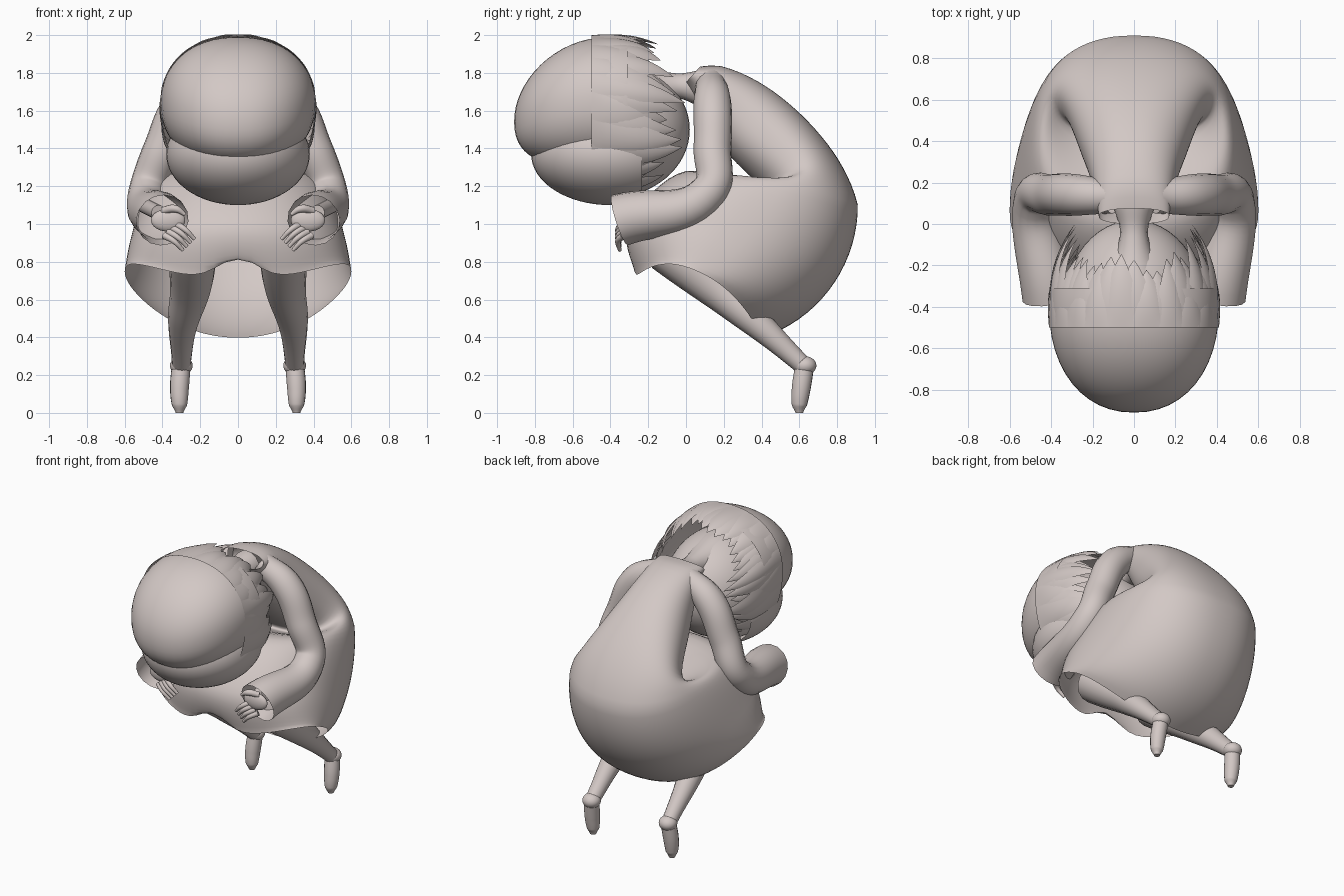
import bpy, bmesh, math, random
from math import sin, cos, pi
from mathutils import Vector

random.seed(4)
if "Cube" in bpy.data.objects:
    bpy.data.objects.remove(bpy.data.objects["Cube"])

clay = bpy.data.materials.new("pale_clay")
clay.use_nodes = True
colour = (0.65, 0.58, 0.56, 1)
clay.diffuse_color = colour
clay.node_tree.nodes["Principled BSDF"].inputs["Base Color"].default_value = colour


def add_object(name, data):
    obj = bpy.data.objects.new(name, data)
    bpy.context.collection.objects.link(obj)
    data.materials.append(clay)
    return obj


def add_mesh(name, bm):
    bmesh.ops.recalc_face_normals(bm, faces=bm.faces)
    for face in bm.faces:
        face.smooth = True
    mesh = bpy.data.meshes.new(name)
    bm.to_mesh(mesh)
    bm.free()
    return add_object(name, mesh)


def power(value, exponent):
    return math.copysign(abs(value) ** exponent, value)


def skin_grid(bm, rows, closed):
    """Join neighbouring rows of vertices with quads."""
    for row, following in zip(rows, rows[1:]):
        count = len(row)
        for i in range(count if closed else count - 1):
            j = (i + 1) % count
            bm.faces.new((row[i], row[j], following[j], following[i]))


def follow(points, position):
    """Smooth curve through the points; whole positions land on them."""
    i = min(int(position), len(points) - 2)
    t = position - i
    before, start = points[max(i - 1, 0)], points[i]
    end, after = points[i + 1], points[min(i + 2, len(points) - 1)]
    leave, arrive = (end - before) / 2, (after - start) / 2
    blend = t * t * (3 - 2 * t)
    bump = t * (1 - t)
    return start.lerp(end, blend) + leave * bump * (1 - t) - arrive * bump * t


def tube(name, points, side=1, capped=True):
    """Round limb through points of x, y, z and radius."""
    curve = bpy.data.curves.new(name, "CURVE")
    curve.dimensions = "3D"
    curve.bevel_depth = 1
    curve.bevel_resolution = 6
    curve.use_fill_caps = capped
    spline = curve.splines.new("BEZIER")
    spline.radius_interpolation = "CARDINAL"
    spline.bezier_points.add(len(points) - 1)
    for knot, (x, y, z, radius) in zip(spline.bezier_points, points):
        knot.co = (x * side, y, z)
        knot.radius = radius
        knot.handle_left_type = knot.handle_right_type = "AUTO"
    return add_object(name, curve)


def blob(name, centre, size, boxy=1.0, droop=0.0, opening=None):
    """Rounded ellipsoid; droop lowers its front, opening cuts off its back."""
    bm = bmesh.new()
    bmesh.ops.create_uvsphere(bm, u_segments=48, v_segments=32, radius=1)
    if opening is not None:
        bmesh.ops.bisect_plane(bm, geom=bm.verts[:] + bm.edges[:] + bm.faces[:],
                               plane_co=(0, opening, 0), plane_no=(0, 1, 0), clear_outer=True)
    for vert in bm.verts:
        unit = [power(c, boxy) for c in vert.co]
        vert.co = [c + u * s for c, u, s in zip(centre, unit, size)]
        vert.co.z -= droop * unit[1] ** 2
    return add_mesh(name, bm)


# Dress: sections fan out between the belly and lap line and the arc of the back
front_line = [Vector(p) for p in ((0, 1.75), (0.2, 1.4), (0.42, 1.15), (0, 1.28), (-0.3, 1), (-0.28, 0.7))]
back_centre = Vector((0.17, 1.1))
sections, around = 40, 72
bm = bmesh.new()
rows = []
for k in range(sections + 1):
    u = k / sections
    front = follow(front_line, u * (len(front_line) - 1))
    angle = 1.7 - 2.95 * u
    reach = 0.74 - 0.09 * max(0, sin(2 * angle))
    back = back_centre + reach * Vector((cos(angle), sin(angle)))
    width = 0.17 + 0.43 * sin(u * pi / 2) ** 1.5
    row = []
    for i in range(around):
        turn = 2 * pi * i / around
        across, along = power(sin(turn), 0.88), power(cos(turn), 0.88)
        y, z = back.lerp(front, (1 + along) / 2)
        x = width * across
        # the hem rises at the sides and in a notch at the front
        z += 0.2 * u ** 4 * across ** 2
        if along > 0:
            z += 0.12 * u ** 12 * along * math.exp(-(x / 0.15) ** 2)
        row.append(bm.verts.new((x, y, z)))
    rows.append(row)
skin_grid(bm, rows, True)
add_mesh("dress", bm)

# Arms, hands, legs and feet on both sides
for label, side in (("left", 1), ("right", -1)):
    tube(label + "_sleeve", [(0.1, 0.13, 1.75, 0.08), (0.28, 0.14, 1.64, 0.1), (0.4, 0.14, 1.4, 0.1),
                             (0.48, 0.12, 1.17, 0.1), (0.4, -0.35, 1.02, 0.14)], side, capped=False)
    tube(label + "_wrist", [(0.5, 0, 1.1, 0.04), (0.42, -0.3, 1.06, 0.04)], side)
    blob(label + "_palm", (0.37 * side, -0.33, 1.02), (0.09, 0.03, 0.06))
    tube(label + "_thumb", [(0.4, -0.33, 1.07, 0.02), (0.33, -0.36, 1.08, 0.02), (0.28, -0.36, 1.05, 0.01)], side)
    for k in range(4):
        x, z = 0.33 + 0.02 * k, 1 - 0.02 * k
        tube(label + "_finger", [(x, -0.33, z, 0.02), (x - 0.05, -0.36, z - 0.03, 0.015),
                                 (x - 0.1, -0.35, z - 0.08, 0.01)], side)
    tube(label + "_leg", [(0.24, -0.1, 0.87, 0.13), (0.25, 0.15, 0.67, 0.11),
                          (0.29, 0.37, 0.48, 0.08), (0.3, 0.61, 0.26, 0.05)], side)
    blob(label + "_heel", (0.3 * side, 0.63, 0.25), (0.06, 0.06, 0.05))
    tube(label + "_foot", [(0.3, 0.63, 0.26, 0.05), (0.31, 0.61, 0.13, 0.05),
                           (0.31, 0.6, 0.04, 0.04), (0.31, 0.6, 0, 0.02)], side)

# Neck and bowed head
tube("neck", [(0, 0.1, 1.72, 0.1), (0, -0.07, 1.73, 0.07), (0, -0.3, 1.7, 0.16)])
blob("head", (0, -0.4, 1.5), (0.34, 0.42, 0.36))

# Hair crown overlapping the fringe wrapped beneath it
blob("hair_crown", (0, -0.4, 1.64), (0.41, 0.51, 0.35), boxy=0.92, droop=0.1, opening=0.15)
blob("hair_fringe", (0, -0.4, 1.37), (0.38, 0.42, 0.27), opening=0.4)

# Two layers of pointed locks lying on the crown and sweeping past its rim
bm = bmesh.new()
locks, length, breadth = 19, 12, 6
for layer in range(2):
    for k in range(locks):
        middle = 5.2 * ((k + layer / 2) / (locks - 1) - 0.5)
        tip = 0.32 + 0.17 * sin(middle) ** 2 + random.uniform(-0.1, 0.03)
        half = random.uniform(0.17, 0.22)
        rows = []
        for i in range(length + 1):
            s = i / length
            row = []
            for j in range(breadth + 1):
                u = 2 * j / breadth - 1
                angle = middle + half * u * (1 - 0.98 * s ** 3)
                side = sin(angle) ** 2
                ridge = 0.1 * (1 - u * u) * (1 - s) * s
                scale = 0.99 + 0.01 * layer + ridge - (0.12 + 0.18 * side) * s ** 3
                height = 0.36 if cos(angle) > 0 else 0.5
                x = 0.41 * scale * power(sin(angle), 0.92)
                z = 1.64 + height * scale * power(cos(angle), 0.92) - 0.08 * s * side
                row.append(bm.verts.new((x, tip * s - 0.5, z)))
            rows.append(row)
        skin_grid(bm, rows, False)
add_mesh("hair_locks", bm)
